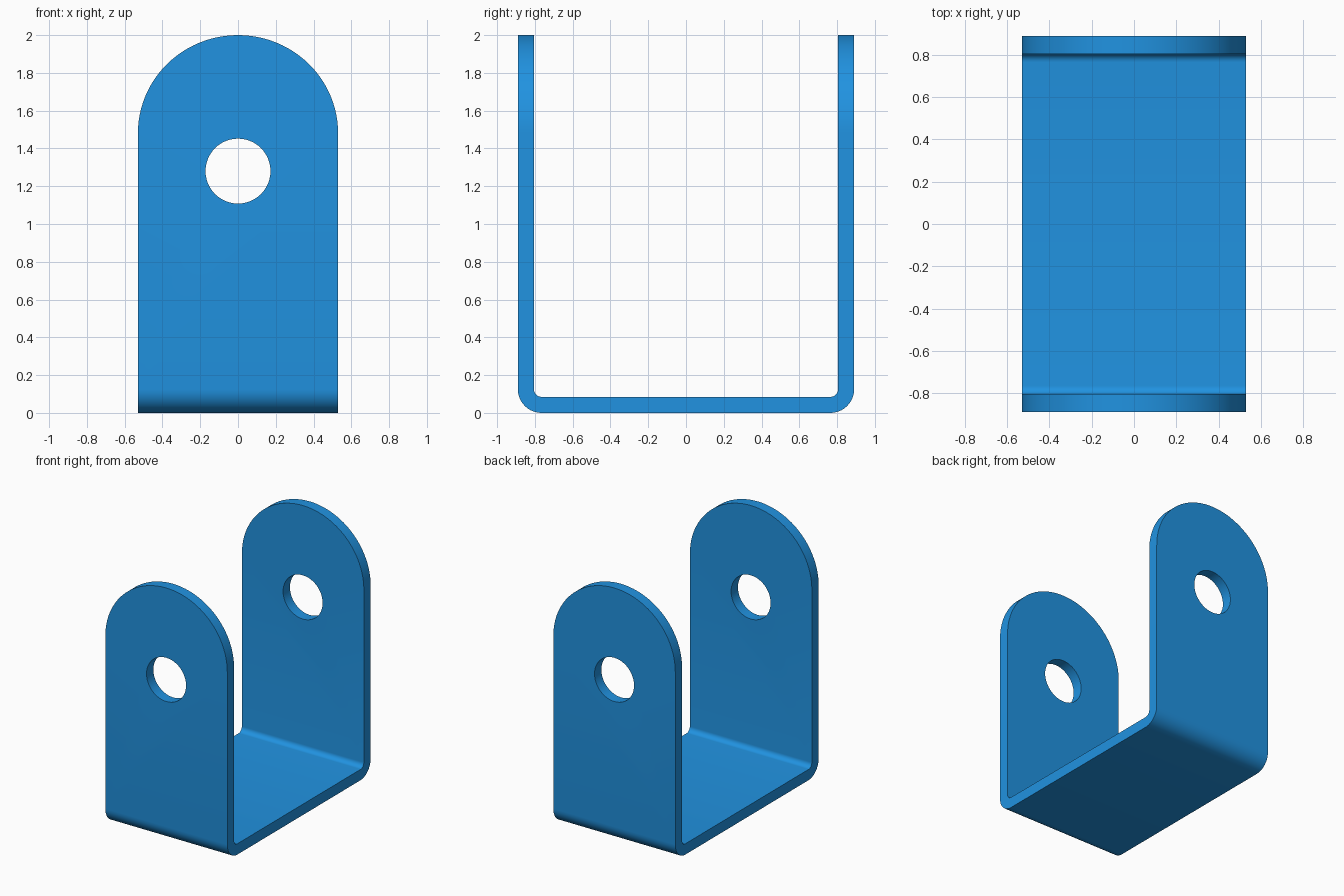
import bpy, bmesh
from math import sin, cos, pi, radians

if "Cube" in bpy.data.objects:
    bpy.data.objects.remove(bpy.data.objects["Cube"])

HALF_W, OUT_Y, IN_Y, THICK = 0.53, 0.89, 0.805, 0.085
HOLE_Z, HOLE_R = 1.28, 0.172


def arc(cx, cy, rx, ry, a0, a1, n):
    return [(cx + rx * cos(a0 + (a1 - a0) * i / n),
             cy + ry * sin(a0 + (a1 - a0) * i / n)) for i in range(n + 1)]


def prism(name, pts, half, axis):
    """Extrude a closed 2D outline symmetrically along the x or y axis."""
    bm = bmesh.new()
    place = (lambda p: (-half, p[0], p[1])) if axis == 'x' else (lambda p: (p[0], -half, p[1]))
    face = bm.faces.new([bm.verts.new(place(p)) for p in pts])
    new = bmesh.ops.extrude_face_region(bm, geom=[face])['geom']
    move = (2 * half, 0, 0) if axis == 'x' else (0, 2 * half, 0)
    bmesh.ops.translate(bm, vec=move, verts=[g for g in new if isinstance(g, bmesh.types.BMVert)])
    bmesh.ops.recalc_face_normals(bm, faces=bm.faces)
    mesh = bpy.data.meshes.new(name)
    bm.to_mesh(mesh)
    bm.free()
    obj = bpy.data.objects.new(name, mesh)
    bpy.context.collection.objects.link(obj)
    return obj


def cut(target, cutter, operation):
    mod = target.modifiers.new("cut", 'BOOLEAN')
    mod.operation, mod.solver, mod.object = operation, 'EXACT', cutter
    bpy.context.view_layer.objects.active = target
    bpy.ops.object.modifier_apply(modifier=mod.name)
    bpy.data.objects.remove(cutter)


# bent U strip: right half outline of the side profile, then mirrored
RO, RI = 0.125, 0.04
outer = arc(OUT_Y - RO, RO, RO, RO, -pi / 2, 0, 10) + [(OUT_Y, 2.0)]
inner = [(IN_Y, 2.0)] + arc(IN_Y - RI, THICK + RI, RI, RI, 0, -pi / 2, 8)
half = outer + inner
profile = half + [(-y, z) for y, z in reversed(half)]
bracket = prism("u_bracket", profile, HALF_W, 'x')

# rounded tops of both arms
arch = [(-HALF_W, -0.2), (HALF_W, -0.2)] + arc(0, 1.48, HALF_W, 0.52, 0, pi, 48)
# widen slightly below the arch so the flat sides stay untouched
arch[0], arch[1] = (-HALF_W - 0.001, -0.2), (HALF_W + 0.001, -0.2)
cut(bracket, prism("arch_cutter", arch, 1.2, 'y'), 'INTERSECT')

# pin holes through both arms
cut(bracket, prism("hole_cutter", arc(0, HOLE_Z, HOLE_R, HOLE_R, 0, 2 * pi, 48)[:-1], 1.2, 'y'), 'DIFFERENCE')

# blue finish and smooth shading
mat = bpy.data.materials.new("blue")
mat.diffuse_color = (0.015, 0.29, 0.75, 1)
mat.use_nodes = True
mat.node_tree.nodes["Principled BSDF"].inputs["Base Color"].default_value = mat.diffuse_color
bracket.data.materials.append(mat)
bpy.context.view_layer.objects.active = bracket
bracket.select_set(True)
bpy.ops.object.shade_smooth_by_angle(angle=radians(30))
